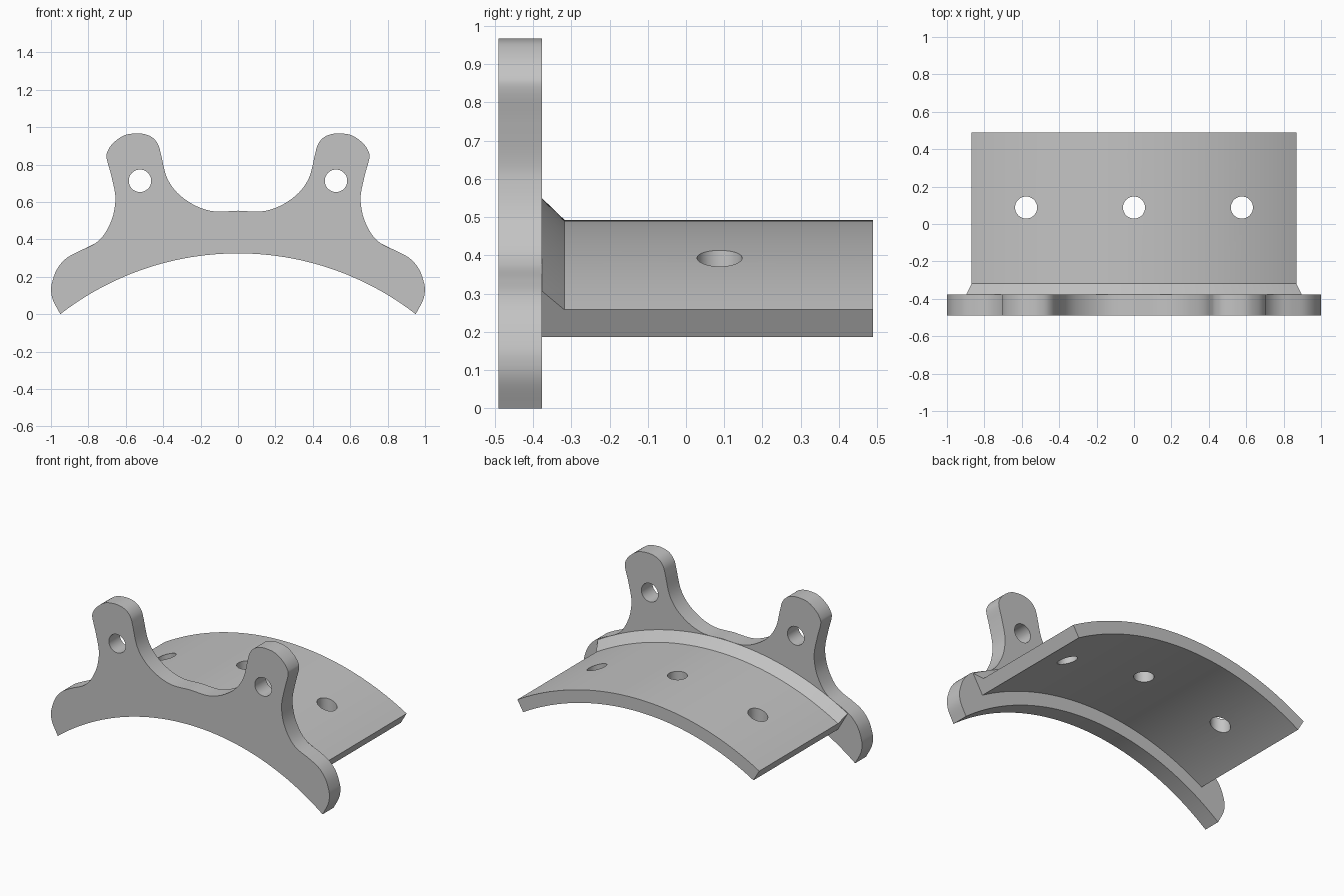
import bpy
import bmesh
import math
from mathutils import Vector

cube = bpy.data.objects.get("Cube")
if cube:
    bpy.data.objects.remove(cube, do_unlink=True)

ARC_Z = -1.226        # height of the common arc axis
FLANGE_R = 1.551      # underside of the flange
FRONT, JOINT, BACK = -0.49, -0.377, 0.489

metal = bpy.data.materials.new("grey metal")
metal.use_nodes = True
metal.diffuse_color = (0.55, 0.55, 0.55, 1)
metal.node_tree.nodes["Principled BSDF"].inputs["Base Color"].default_value = (0.55, 0.55, 0.55, 1)


def finish(bm, name):
    bmesh.ops.recalc_face_normals(bm, faces=bm.faces)
    mesh = bpy.data.meshes.new(name)
    bm.to_mesh(mesh)
    bm.free()
    obj = bpy.data.objects.new(name, mesh)
    bpy.context.collection.objects.link(obj)
    mesh.materials.append(metal)
    return obj


def activate(obj):
    bpy.ops.object.select_all(action='DESELECT')
    obj.select_set(True)
    bpy.context.view_layer.objects.active = obj


def drill(obj, center, radius, rotation):
    """Cut a round through hole."""
    bpy.ops.mesh.primitive_cylinder_add(vertices=48, radius=radius, depth=0.6,
                                        location=center, rotation=rotation)
    cutter = bpy.context.object
    cutter.hide_render = True
    activate(obj)
    mod = obj.modifiers.new("hole", 'BOOLEAN')
    mod.operation = 'DIFFERENCE'
    mod.solver = 'EXACT'
    mod.object = cutter
    bpy.ops.object.modifier_apply(modifier=mod.name)
    bpy.data.objects.remove(cutter, do_unlink=True)


def smooth_path(points, steps=6):
    """Catmull-Rom curve through the points."""
    pts = [Vector(p) for p in points]
    pts = [2 * pts[0] - pts[1]] + pts + [2 * pts[-1] - pts[-2]]
    out = []
    for a, b, c, d in zip(pts, pts[1:], pts[2:], pts[3:]):
        for i in range(steps):
            t = i / steps
            out.append(0.5 * (2 * b + (c - a) * t + (2 * a - 5 * b + 4 * c - d) * t ** 2
                              + (3 * b - a - 3 * c + d) * t ** 3))
    return out + [pts[-2]]


# Mounting flange: valley, ear and foot of one half, then mirrored
half = smooth_path([(0, 0.553), (0.118, 0.549), (0.2, 0.568), (0.278, 0.61), (0.342, 0.668),
                    (0.385, 0.743), (0.412, 0.856), (0.428, 0.909), (0.46, 0.946),
                    (0.503, 0.963), (0.55, 0.966), (0.61, 0.955), (0.667, 0.915),
                    (0.698, 0.87), (0.702, 0.832), (0.68, 0.75), (0.658, 0.65),
                    (0.657, 0.588), (0.674, 0.508), (0.717, 0.424), (0.77, 0.374),
                    (0.85, 0.337), (0.92, 0.297), (0.968, 0.24), (0.994, 0.17),
                    (0.999, 0.123), (0.988, 0.072), (0.95, 0)])
outline = [(p.x, p.y) for p in half]
limit = math.asin(0.95 / FLANGE_R)
for i in range(1, 48):
    a = limit * (1 - i / 24)
    outline.append((FLANGE_R * math.sin(a), ARC_Z + FLANGE_R * math.cos(a)))
outline += [(-p.x, p.y) for p in reversed(half[1:])]

bm = bmesh.new()
face = bm.faces.new([bm.verts.new((x, FRONT, z)) for x, z in outline])
ext = bmesh.ops.extrude_face_region(bm, geom=[face])
bmesh.ops.translate(bm, vec=(0, JOINT - FRONT, 0),
                    verts=[v for v in ext["geom"] if isinstance(v, bmesh.types.BMVert)])
flange = finish(bm, "flange")
for side in (-1, 1):
    drill(flange, (side * 0.524, FRONT, 0.713), 0.06, (math.pi / 2, 0, 0))

# Curved shelf: section with a chamfered root swept around the arc axis
section = [(JOINT - 0.003, 1.637), (JOINT - 0.003, 1.776), (JOINT, 1.776),
           (-0.318, 1.719), (BACK, 1.719), (BACK, 1.637)]
SWEEP = math.radians(30.32)
STEPS = 64
bm = bmesh.new()
rings = []
for i in range(STEPS + 1):
    a = SWEEP * (2 * i / STEPS - 1)
    rings.append([bm.verts.new((r * math.sin(a), y, ARC_Z + r * math.cos(a))) for y, r in section])
for one, two in zip(rings, rings[1:]):
    for j in range(len(section)):
        k = (j + 1) % len(section)
        bm.faces.new((one[j], one[k], two[k], two[j]))
bm.faces.new(rings[0])
bm.faces.new(rings[-1])
shelf = finish(bm, "curved_shelf")
for x in (-0.577, 0, 0.577):
    drill(shelf, (x, 0.088, 0.4), 0.059, (0, 0, 0))

for obj in (flange, shelf):
    activate(obj)
    bpy.ops.object.shade_smooth_by_angle(angle=math.radians(25))
